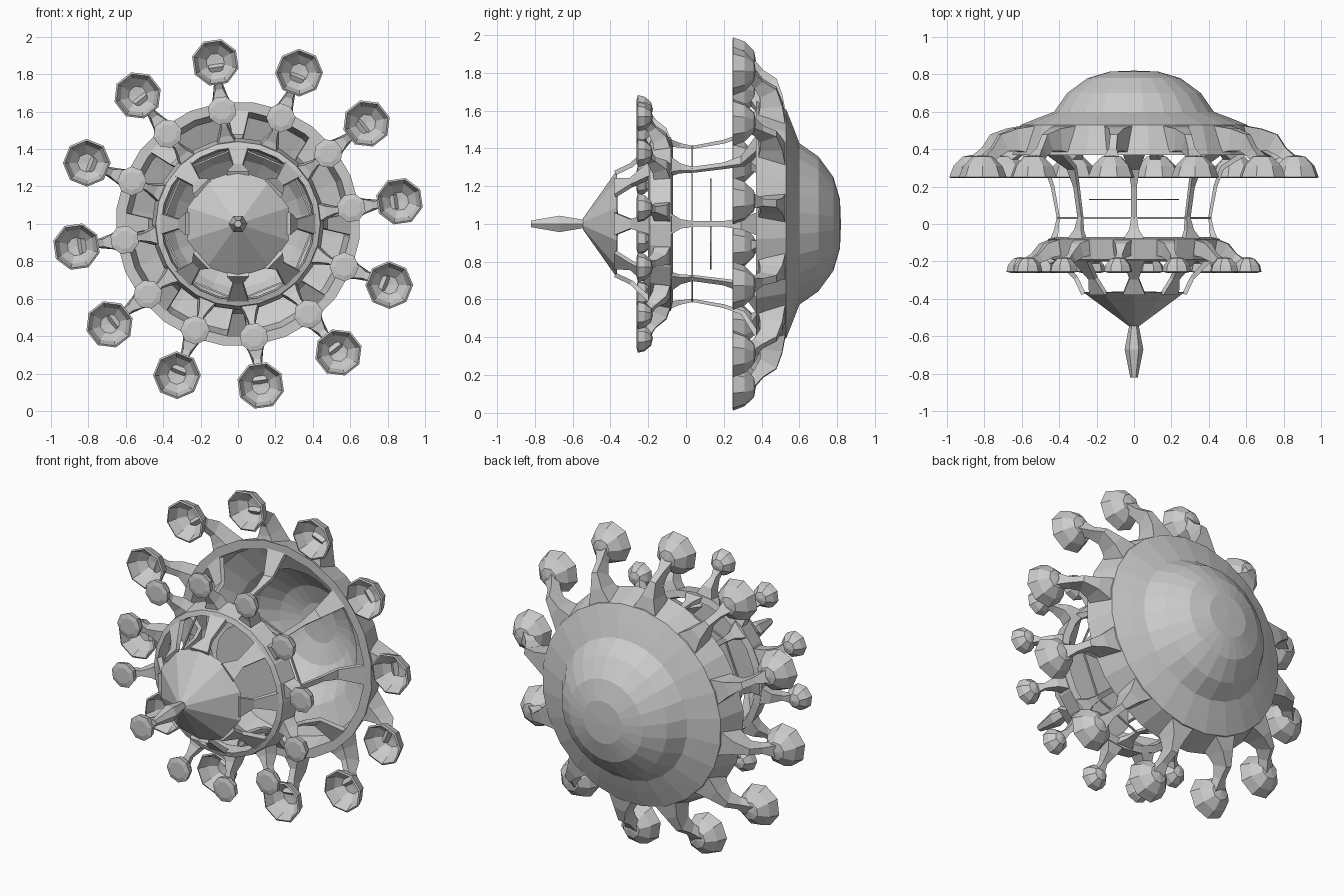
import bpy, bmesh
from math import sin, cos, pi, radians
from mathutils import Vector

cube = bpy.data.objects.get("Cube")
if cube:
    bpy.data.objects.remove(cube, do_unlink=True)

grey = bpy.data.materials.new("light_grey")
grey.use_nodes = True
grey.diffuse_color = (0.6, 0.6, 0.6, 1)
grey.node_tree.nodes["Principled BSDF"].inputs["Base Color"].default_value = (0.6, 0.6, 0.6, 1)
HUB_Z = 1.0


def polar(angle, r, t, y):
    """Point at radius r around the main axis, shifted sideways by t."""
    return Vector((r * cos(angle) - t * sin(angle), y,
                   HUB_Z + r * sin(angle) + t * cos(angle)))


def finish(bm, name):
    bmesh.ops.remove_doubles(bm, verts=bm.verts, dist=0.0005)
    bmesh.ops.recalc_face_normals(bm, faces=bm.faces)
    mesh = bpy.data.meshes.new(name)
    bm.to_mesh(mesh)
    bm.free()
    mesh.materials.append(grey)
    obj = bpy.data.objects.new(name, mesh)
    bpy.context.collection.objects.link(obj)
    return obj


def skin(bm, loops, closed):
    """Join vertex loops with quads; optionally join last to first."""
    n = len(loops[0])
    for k in range(len(loops) if closed else len(loops) - 1):
        a, b = loops[k], loops[(k + 1) % len(loops)]
        for i in range(n):
            j = (i + 1) % n
            bm.faces.new((a[i], a[j], b[j], b[i]))


def lathe(name, profile, sides, centre=(0, HUB_Z), closed=False, turn=0.0):
    """Spin (radius, y) points about an axis along y."""
    bm = bmesh.new()
    loops = []
    for r, y in profile:
        r = max(r, 0.0001)
        loops.append([bm.verts.new((centre[0] + r * cos(turn + 2 * pi * i / sides), y,
                                    centre[1] + r * sin(turn + 2 * pi * i / sides)))
                      for i in range(sides)])
    skin(bm, loops, closed)
    return finish(bm, name)


def strut(name, angle, path):
    """Rectangular bar along (radius, y, half width, half depth) stations."""
    bm = bmesh.new()
    loops = []
    for k, (r, y, w, d) in enumerate(path):
        p, q = path[max(k - 1, 0)], path[min(k + 1, len(path) - 1)]
        along = Vector((q[0] - p[0], q[1] - p[1])).normalized()
        nr, ny = -along.y * d, along.x * d
        loops.append([bm.verts.new(polar(angle, r + s * nr, t * w, y + s * ny))
                      for s, t in ((-1, -1), (-1, 1), (1, 1), (1, -1))])
    skin(bm, loops, False)
    bm.faces.new(loops[0])
    bm.faces.new(loops[-1])
    return finish(bm, name)


# Large rear dome: a stepped hollow shell open to the front
lathe("rear_dome", [(0, .82), (.13, .815), (.25, .78), (.36, .70), (.43, .60), (.51, .57),
                    (.61, .53), (.655, .37), (.60, .37), (.57, .50), (.41, .57),
                    (.34, .67), (.24, .75), (.12, .79), (0, .795)], 24, turn=radians(8))

# Front ring band
lathe("front_ring", [(.41, -.20), (.44, -.19), (.46, -.08), (.42, -.07), (.40, -.12)],
      24, closed=True)

# Nose cone with its spike
lathe("nose_cone", [(0, -.36), (.285, -.365), (.03, -.545), (0, -.55)], 10, turn=pi / 10)
lathe("nose_spike", [(0, -.52), (.025, -.54), (.05, -.67), (.02, -.82), (0, -.82)], 6)

# Thin inner disc and thin waist hoop
lathe("inner_disc", [(0, .128), (.24, .128), (.24, .134), (0, .134)], 16)
lathe("waist_hoop", [(.405, .028), (.415, .028), (.415, .038), (.405, .038)], 8, closed=True)

# Eight struts link the cone, the front ring and the dome
for i in range(8):
    a = i * pi / 4
    strut("nose_strut", a, [(.27, -.375, .06, .012), (.31, -.29, .025, .012),
                            (.42, -.17, .06, .015)])
    strut("waist_strut", a, [(.43, -.09, .06, .02), (.415, -.03, .025, .012),
                             (.405, .035, .015, .008), (.435, .2, .015, .01),
                             (.47, .30, .03, .012), (.60, .385, .06, .015)])

# Twelve arms on each tier carry the pods
for i in range(12):
    a = radians(8 + 30 * i)
    strut("rear_arm", a, [(.60, .45, .075, .075), (.68, .45, .04, .06),
                          (.75, .435, .02, .05), (.80, .385, .02, .03),
                          (.86, .34, .04, .025)])
    hub = polar(a, .872, 0, 0)
    lathe("rear_pod", [(0, .37), (.055, .36), (.105, .31), (.128, .25), (.118, .245),
                       (.095, .30), (.05, .34), (0, .345)],
          8, centre=(hub.x, hub.z), turn=a + pi / 8)

    strut("front_arm", a, [(.42, -.12, .06, .045), (.49, -.14, .03, .04),
                           (.54, -.18, .015, .025), (.60, -.21, .03, .015)])
    hub = polar(a, .612, 0, 0)
    lathe("front_pod", [(0, -.175), (.04, -.185), (.07, -.22), (.078, -.255),
                        (.05, -.262), (0, -.262)],
          8, centre=(hub.x, hub.z), turn=a + pi / 8)
